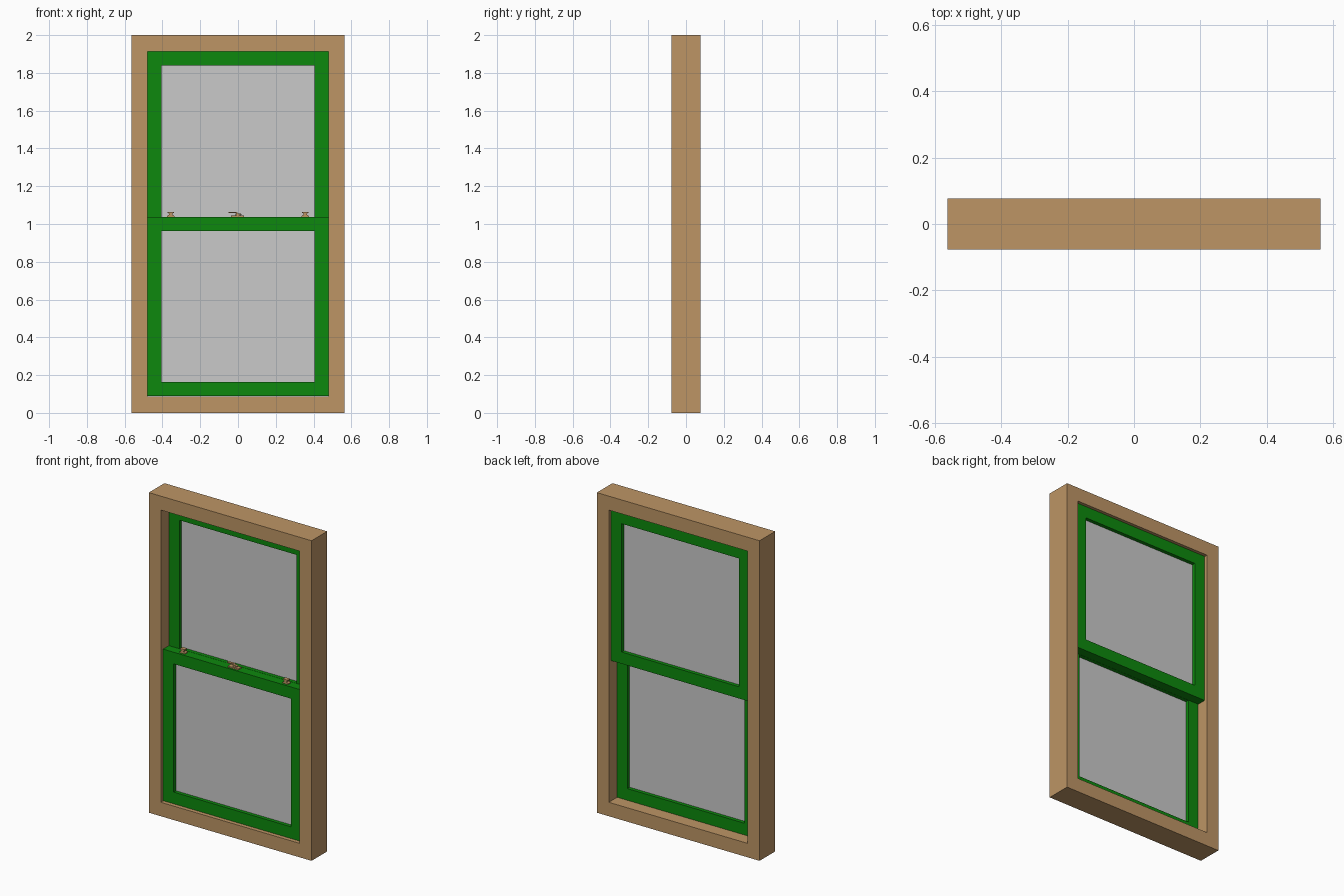
import bpy
import bmesh
from mathutils import Vector

default = bpy.data.objects.get("Cube")
if default:
    bpy.data.objects.remove(default, do_unlink=True)


def material(name, rgb):
    m = bpy.data.materials.new(name)
    m.use_nodes = True
    m.diffuse_color = (*rgb, 1)
    m.node_tree.nodes["Principled BSDF"].inputs["Base Color"].default_value = (*rgb, 1)
    return m


WOOD = material("tan wood", (0.51, 0.30, 0.13))
GREEN = material("green paint", (0.004, 0.25, 0.004))
GLASS = material("grey glass", (0.59, 0.59, 0.59))


def finish(name, bm, mat):
    bmesh.ops.recalc_face_normals(bm, faces=bm.faces)
    mesh = bpy.data.meshes.new(name)
    bm.to_mesh(mesh)
    bm.free()
    mesh.materials.append(mat)
    obj = bpy.data.objects.new(name, mesh)
    bpy.context.collection.objects.link(obj)
    return obj


def extrude_faces(bm, depth):
    """Extrude all faces along +y into a closed solid."""
    new = bmesh.ops.extrude_face_region(bm, geom=bm.faces[:], use_keep_orig=True)["geom"]
    verts = [g for g in new if isinstance(g, bmesh.types.BMVert)]
    bmesh.ops.translate(bm, verts=verts, vec=(0, depth, 0))


def ring(name, half, z0, z1, width_x, width_z, y0, y1, mat):
    """Rectangular border standing in the xz plane."""
    bm = bmesh.new()

    def loop(h, a, b):
        return [bm.verts.new((x, y0, z)) for x, z in ((-h, a), (h, a), (h, b), (-h, b))]

    outer = loop(half, z0, z1)
    inner = loop(half - width_x, z0 + width_z, z1 - width_z)
    for i in range(4):
        j = (i + 1) % 4
        bm.faces.new((outer[i], outer[j], inner[j], inner[i]))
    extrude_faces(bm, y1 - y0)
    return finish(name, bm, mat)


def box(name, lo, hi, mat):
    lo, hi = Vector(lo), Vector(hi)
    bm = bmesh.new()
    bmesh.ops.create_cube(bm, size=1)
    bmesh.ops.scale(bm, vec=hi - lo, verts=bm.verts)
    bmesh.ops.translate(bm, vec=(lo + hi) / 2, verts=bm.verts)
    return finish(name, bm, mat)


def profile(name, points, y0, y1, mat):
    bm = bmesh.new()
    bm.faces.new([bm.verts.new((x, y0, z)) for x, z in points])
    extrude_faces(bm, y1 - y0)
    return finish(name, bm, mat)


def cylinder(name, radius, x, y, z0, z1, mat):
    bm = bmesh.new()
    bmesh.ops.create_cone(bm, cap_ends=True, segments=24, radius1=radius,
                          radius2=radius, depth=z1 - z0)
    bmesh.ops.translate(bm, vec=(x, y, (z0 + z1) / 2), verts=bm.verts)
    obj = finish(name, bm, mat)
    bpy.context.view_layer.objects.active = obj
    obj.select_set(True)
    bpy.ops.object.shade_smooth_by_angle()
    obj.select_set(False)
    return obj


# Outer frame
ring("window_frame", 0.5625, 0, 2, 0.083, 0.087, -0.077, 0.077, WOOD)

# Sliding sashes: lower one in front, upper one behind
RAIL = 0.073
for name, z0, z1, y0 in (("lower", 0.09, 1.037, -0.057), ("upper", 0.965, 1.913, 0.0)):
    y1 = y0 + 0.057
    mid = (y0 + y1) / 2
    ring(name + "_sash", 0.478, z0, z1, RAIL, RAIL, y0, y1, GREEN)
    box(name + "_glass", (-0.41, mid - 0.006, z0 + RAIL - 0.005),
        (0.41, mid + 0.006, z1 - RAIL + 0.005), GLASS)

# Tilt latches at both ends of the meeting rail
TOP = 1.037
for side, sx in (("left", 1), ("right", -1)):
    cx = 0.356 * sx
    outline = ((0.019, 0), (0.019, 0.005), (0.010, 0.012), (0.010, 0.019),
               (0.016, 0.021), (0.016, 0.027))
    points = [(cx + x, TOP + z) for x, z in outline]
    points += [(cx - x, TOP + z) for x, z in reversed(outline)]
    profile(side + "_tilt_latch", points, -0.042, -0.016, WOOD)

# Sash lock: base plate, pivot and bent lever
box("lock_base", (-0.038, -0.045, TOP), (0.032, -0.012, TOP + 0.008), WOOD)
cylinder("lock_pivot", 0.012, 0.0, -0.028, TOP + 0.008, TOP + 0.018, WOOD)
lever = ((-0.05, 0.021), (-0.012, 0.021), (0.0, 0.012), (0.02, 0.012),
         (0.02, 0.017), (0.003, 0.018), (-0.008, 0.027), (-0.05, 0.027))
profile("lock_lever", [(x, TOP + z) for x, z in lever], -0.038, -0.022, WOOD)
